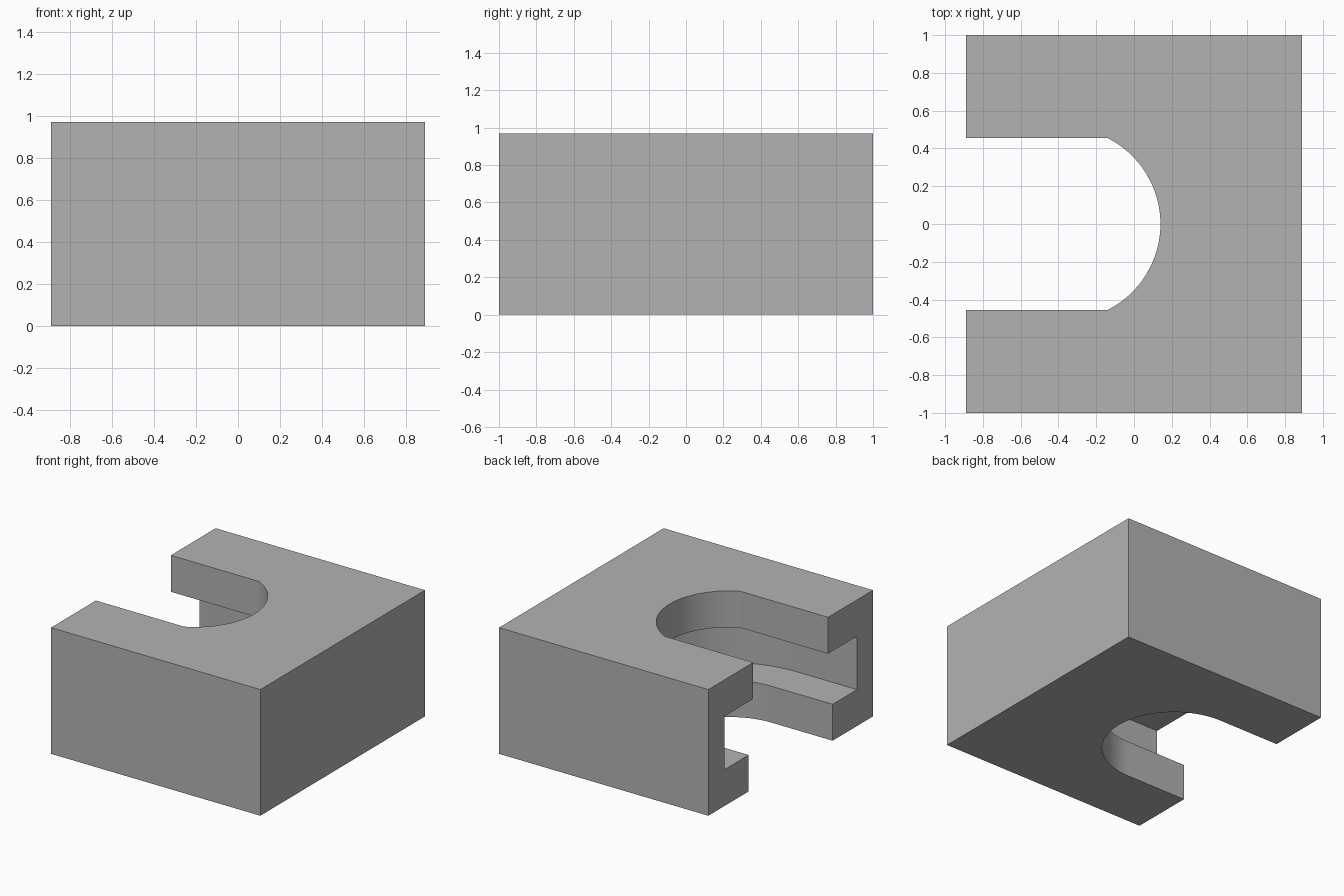
import bpy, bmesh, math

if "Cube" in bpy.data.objects:
    bpy.data.objects.remove(bpy.data.objects["Cube"], do_unlink=True)

# Main sizes
HX, HY, HEIGHT = 0.89, 1.0, 0.97
CENTRE_X = -0.37          # shared centre of the rounded slot ends
LEDGE_LOW, LEDGE_HIGH = 0.28, 0.69
SEGMENTS = 64


def slot_outline(radius, half_width):
    """U-shaped slot outline, open on the -x side, from +y to -y."""
    sweep = math.asin(half_width / radius)
    pts = [(-HX, half_width)]
    for i in range(SEGMENTS + 1):
        a = sweep * (1 - 2 * i / SEGMENTS)
        pts.append((CENTRE_X + radius * math.cos(a), radius * math.sin(a)))
    pts.append((-HX, -half_width))
    return pts


upper = slot_outline(0.51, 0.455)
groove = slot_outline(0.806, 0.806)
lower = slot_outline(0.51, 0.51)
levels = [(upper, HEIGHT), (upper, LEDGE_HIGH), (groove, LEDGE_HIGH),
          (groove, LEDGE_LOW), (lower, LEDGE_LOW), (lower, 0.0)]

bm = bmesh.new()

# Slot walls and ledges: strips between successive outlines
rows = [[bm.verts.new((x, y, z)) for x, y in pts] for pts, z in levels]
for a, b in zip(rows, rows[1:]):
    for i in range(len(a) - 1):
        bm.faces.new((a[i], a[i + 1], b[i + 1], b[i]))

# Outer block corners, running from the +y arm round to the -y arm
corners = [(-HX, HY), (HX, HY), (HX, -HY), (-HX, -HY)]
top = [bm.verts.new((x, y, HEIGHT)) for x, y in corners]
base = [bm.verts.new((x, y, 0)) for x, y in corners]
for i in range(3):
    bm.faces.new((top[i], top[i + 1], base[i + 1], base[i]))

# Top and bottom faces
bm.faces.new(top + rows[0][::-1])
bm.faces.new(base + rows[-1][::-1])

# Stepped end faces of the two arms
for end in (0, -1):
    bm.faces.new([row[end] for row in rows] + [base[end], top[end]])

bmesh.ops.recalc_face_normals(bm, faces=bm.faces)
mesh = bpy.data.meshes.new("slotted_block")
bm.to_mesh(mesh)
bm.free()
block = bpy.data.objects.new("slotted_block", mesh)
bpy.context.collection.objects.link(block)

# Plain grey material
grey = bpy.data.materials.new("plain_grey")
grey.use_nodes = True
colour = (0.45, 0.45, 0.45, 1)
grey.diffuse_color = colour
grey.node_tree.nodes["Principled BSDF"].inputs["Base Color"].default_value = colour
mesh.materials.append(grey)

# Smooth the curved walls, keep the edges crisp
bpy.ops.object.select_all(action='DESELECT')
block.select_set(True)
bpy.context.view_layer.objects.active = block
bpy.ops.object.shade_smooth_by_angle(angle=math.radians(20))
